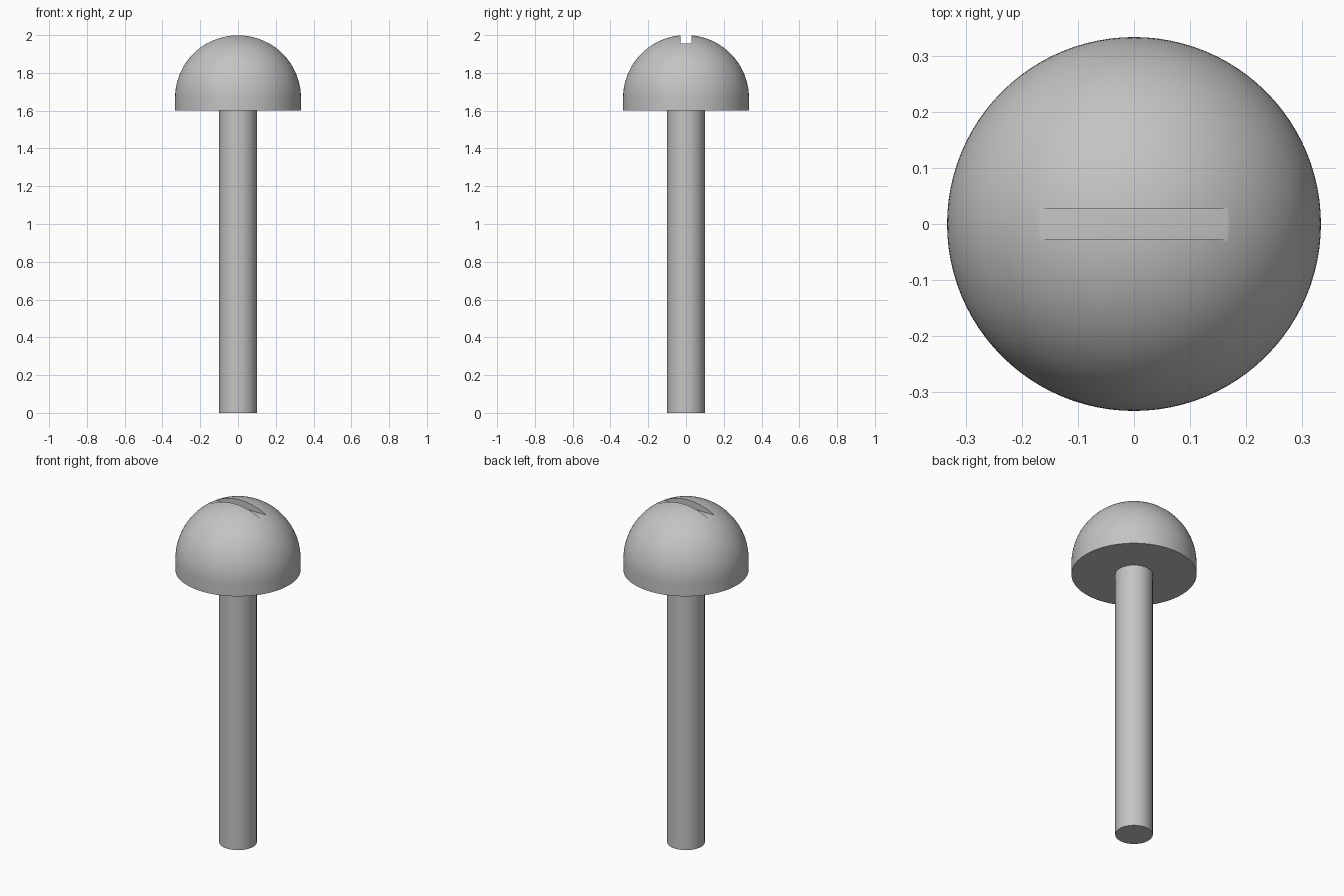
import bpy
import bmesh
from math import sin, cos, pi, radians, sqrt

cube = bpy.data.objects.get("Cube")
if cube:
    bpy.data.objects.remove(cube, do_unlink=True)

SEGMENTS = 96
HEAD_R = 1 / 3
SHAFT_R = 0.1
HEAD_BASE = 1.6
DOME_BASE = 2 - HEAD_R
SLOT_FLOOR = DOME_BASE + sqrt(HEAD_R ** 2 - (HEAD_R / 2) ** 2)

steel = bpy.data.materials.new("grey steel")
steel.use_nodes = True
grey = (0.55, 0.55, 0.55, 1)
steel.diffuse_color = grey
steel.node_tree.nodes["Principled BSDF"].inputs["Base Color"].default_value = grey


def add_object(name, bm):
    mesh = bpy.data.meshes.new(name)
    bmesh.ops.recalc_face_normals(bm, faces=bm.faces)
    bm.to_mesh(mesh)
    bm.free()
    mesh.materials.append(steel)
    obj = bpy.data.objects.new(name, mesh)
    bpy.context.collection.objects.link(obj)
    return obj


def lathe(name, profile):
    """Revolve (radius, z) points around the z axis."""
    bm = bmesh.new()
    verts = [bm.verts.new((r, 0, z)) for r, z in profile]
    edges = [bm.edges.new(pair) for pair in zip(verts, verts[1:])]
    bmesh.ops.spin(bm, geom=verts + edges, cent=(0, 0, 0), axis=(0, 0, 1),
                   angle=2 * pi, steps=SEGMENTS)
    bmesh.ops.remove_doubles(bm, verts=bm.verts, dist=0.0001)
    return add_object(name, bm)


def select_only(obj):
    bpy.ops.object.select_all(action='DESELECT')
    obj.select_set(True)
    bpy.context.view_layer.objects.active = obj


# Domed head with a short straight rim; the underside leaves a hole for the shaft
steps = 32
dome = [(HEAD_R * cos(i / steps * pi / 2), DOME_BASE + HEAD_R * sin(i / steps * pi / 2))
        for i in range(steps)]
head = lathe("screw_head", [(0, HEAD_BASE), (HEAD_R, HEAD_BASE)] + dome + [(0, 2)])

# Straight driver slot across the crown
bm = bmesh.new()
bmesh.ops.create_cube(bm, size=1)
bmesh.ops.scale(bm, vec=(0.8, 0.056, 0.2), verts=bm.verts)
bmesh.ops.translate(bm, vec=(0, 0, SLOT_FLOOR + 0.1), verts=bm.verts)
cutter = add_object("slot_cutter", bm)
cutter.hide_render = True

slot = head.modifiers.new("slot", 'BOOLEAN')
slot.operation = 'DIFFERENCE'
slot.solver = 'EXACT'
slot.object = cutter
select_only(head)
bpy.ops.object.modifier_apply(modifier=slot.name)
bpy.data.objects.remove(cutter, do_unlink=True)

# Plain round shaft, with its top end seated against the head
shaft = lathe("shaft", [(0, 0), (SHAFT_R, 0), (SHAFT_R, HEAD_BASE)])

for part in (head, shaft):
    select_only(part)
    bpy.ops.object.shade_smooth_by_angle(angle=radians(30))
